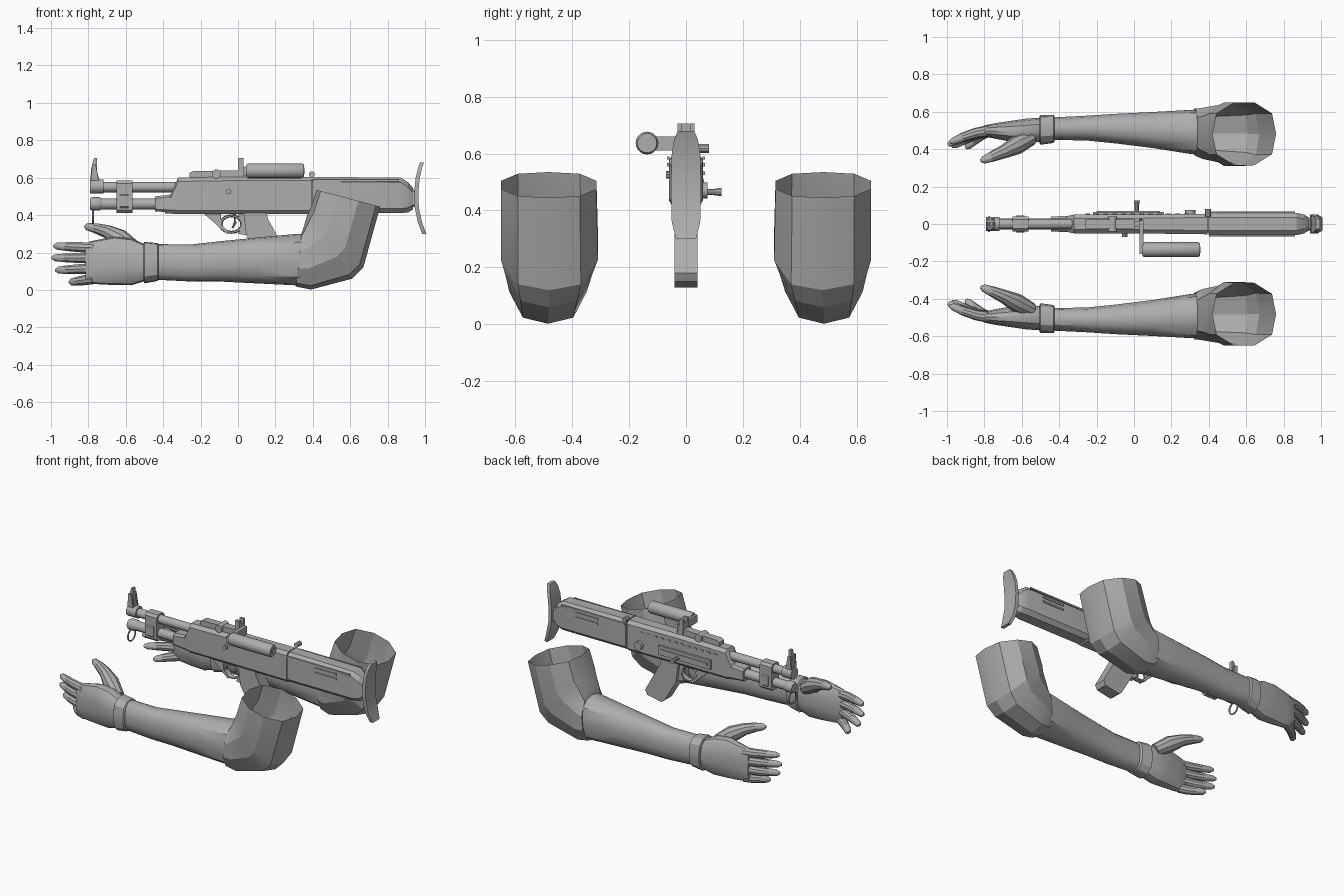
import bpy, bmesh, math
from mathutils import Vector as V

if "Cube" in bpy.data.objects:
    bpy.data.objects.remove(bpy.data.objects["Cube"])

grey = bpy.data.materials.new("plain_grey")
grey.use_nodes = True
grey.diffuse_color = (0.42, 0.42, 0.42, 1)
grey.node_tree.nodes["Principled BSDF"].inputs["Base Color"].default_value = (0.42, 0.42, 0.42, 1)


def loft(name, rings, caps=(True, True), angle=35):
    """Skin a list of equal-length point rings."""
    bm = bmesh.new()
    rows = [[bm.verts.new(p) for p in r] for r in rings]
    n = len(rows[0])
    for a, b in zip(rows, rows[1:]):
        for i in range(n):
            j = (i + 1) % n
            bm.faces.new((a[i], a[j], b[j], b[i]))
    for row, cap in zip((rows[0], rows[-1]), caps):
        if cap:
            bm.faces.new(row)
    bmesh.ops.recalc_face_normals(bm, faces=bm.faces)
    me = bpy.data.meshes.new(name)
    bm.to_mesh(me)
    bm.free()
    me.materials.append(grey)
    ob = bpy.data.objects.new(name, me)
    bpy.context.collection.objects.link(ob)
    bpy.ops.object.select_all(action='DESELECT')
    ob.select_set(True)
    bpy.context.view_layer.objects.active = ob
    bpy.ops.object.shade_smooth_by_angle(angle=math.radians(angle))
    return ob


def prism(name, profile, y0, y1, inset=0):
    """Side profile (x, z) extruded across y."""
    return loft(name, [[V((x, y, z)) for x, z in profile] for y in (y0, y1)])


def box(name, x0, x1, y0, y1, z0, z1):
    return prism(name, [(x0, z0), (x1, z0), (x1, z1), (x0, z1)], y0, y1)


def tube(name, pts, radii, n=12, caps=(True, True)):
    """Round tube along a path with one radius per point."""
    pts = [V(p) for p in pts]
    rings = []
    for i, p in enumerate(pts):
        t = pts[min(i + 1, len(pts) - 1)] - pts[max(i - 1, 0)]
        q = t.to_track_quat('Z', 'Y')
        r = radii[i] if isinstance(radii, (list, tuple)) else radii
        rings.append([p + q @ V((r * math.cos(k * math.tau / n), r * math.sin(k * math.tau / n), 0))
                      for k in range(n)])
    return loft(name, rings, caps)


def body(name, sections, c=0.02):
    """Chamfered box sections along x: (x, z_low, z_high, half_width)."""
    rings = []
    for x, a, b, w in sections:
        rings.append([V((x, y, z)) for y, z in (
            (-w, a + c), (-w + c, a), (w - c, a), (w, a + c),
            (w, b - c), (w - c, b), (c - w, b), (-w, b - c))])
    return loft(name, rings, angle=20)


def limb(name, s, sections, n=14, caps=(True, True), angle=35):
    """Oval sections given by low point, high point and y range."""
    rings = []
    for x0, z0, x1, z1, ya, yb in sections:
        mid = V(((x0 + x1) / 2, s * (ya + yb) / 2, (z0 + z1) / 2))
        up = V(((x1 - x0) / 2, 0, (z1 - z0) / 2))
        out = V((0, s * (yb - ya) / 2, 0))
        ring = []
        for k in range(n):
            ca, sa = math.cos(k * math.tau / n), math.sin(k * math.tau / n)
            f = (ca ** 4 + sa ** 4) ** -0.12
            ring.append(mid + up * (ca if abs(ca) > 0.99 else ca * f) + out * min(1, max(-1, sa * f)))
        rings.append(ring)
    return loft(name, rings, caps, angle)


def torus(name, loc, rot, big, small, scale=(1, 1, 1)):
    bpy.ops.mesh.primitive_torus_add(location=loc, rotation=rot, major_radius=big, minor_radius=small,
                                     major_segments=20, minor_segments=6)
    ob = bpy.context.object
    ob.name, ob.scale = name, scale
    ob.data.materials.append(grey)
    bpy.ops.object.shade_smooth_by_angle()


# Arms, mirrored across the weapon
for side, s in (("left", 1), ("right", -1)):
    limb(side + "_forearm", s, [
        (-.45, .055, -.45, .245, .45, .57), (-.25, .045, -.25, .243, .445, .58),
        (-.1, .045, -.1, .26, .43, .59), (.1, .035, .1, .28, .405, .60),
        (.3, .025, .32, .30, .372, .612), (.36, .02, .36, .30, .37, .61)])
    limb(side + "_wrist_cuff", s, [
        (-.505, .045, -.505, .25, .43, .577), (-.5, .035, -.5, .257, .423, .583),
        (-.43, .048, -.43, .25, .432, .585), (-.425, .06, -.425, .243, .44, .577)], angle=25)
    limb(side + "_sleeve", s, [
        (.31, .018, .34, .305, .365, .62), (.39, .002, .35, .33, .345, .625),
        (.61, .06, .37, .40, .325, .64), (.67, .12, .385, .43, .305, .655),
        (.76, .445, .42, .535, .31, .655)], n=10, caps=(True, False), angle=25)
    limb(side + "_palm", s, [
        (-.49, .05, -.49, .24, .44, .57), (-.57, .025, -.57, .275, .43, .565),
        (-.66, .026, -.66, .285, .44, .552), (-.74, .03, -.74, .27, .455, .54),
        (-.79, .035, -.79, .26, .465, .53), (-.815, .05, -.815, .245, .475, .52)])
    for finger, z0, z1, tip, curl in (("index", .225, .235, -.985, .0), ("middle", .17, .172, -.995, .012),
                                      ("ring", .115, .105, -.975, .022), ("little", .06, .04, -.90, .03)):
        path = [(-.77 + t * (tip + .77), s * (.5 - .065 * t ** 1.5 - curl * t), z0 + (z1 - z0) * t)
                for t in (0, .35, .65, .92, 1)]
        tube(side + "_" + finger + "_finger", path, [.03, .028, .025, .019, .008], 10)
    tube(side + "_thumb", [(-.55, s * .46, .22), (-.63, s * .42, .275), (-.7, s * .385, .312),
                           (-.76, s * .36, .33), (-.805, s * .342, .338), (-.82, s * .338, .34)],
         [.04, .05, .036, .028, .02, .008], 10)

# Receiver and stock
body("receiver", [(-.39, .41, .46, .035), (-.36, .408, .51, .042), (-.32, .405, .60, .05),
                  (0, .405, .605, .05), (.392, .405, .605, .055)])
body("stock", [(.398, .41, .605, .06), (.87, .41, .60, .06), (.91, .415, .575, .05), (.935, .43, .545, .035)], .025)
box("stock_joint", .38, .41, -.045, .045, .42, .59)
body("butt_neck", [(.92, .44, .54, .035), (.965, .45, .53, .035)], .01)
plate = [(.985, .30, .035), (.962, .36, .05), (.945, .44, .052), (.942, .52, .052),
         (.95, .60, .05), (.962, .65, .042), (.972, .68, .028)]
loft("butt_plate", [[V((x, -w, z)), V((x, w, z)), V((x + d, w, z)), V((x + d, -w, z))]
                    for x, z, w in plate for d in [.022]])
for s in (-1, 1):
    a, b = sorted((s * .058, s * .066))
    for z in (.525, .555):
        box("stock_slot", .6, .76, a, b, z, z + .012)
    box("stock_rib", .4, .86, a, b, .58, .59)

# Barrels, clamp and front sight
tube("upper_barrel", [(-.77, 0, .55), (-.3, 0, .55)], .028, 16)
tube("muzzle_collar", [(-.79, 0, .553), (-.72, 0, .553)], .038, 16)
tube("lower_tube", [(-.78, 0, .46), (-.3, 0, .46)], .03, 16)
tube("tube_cap", [(-.79, 0, .46), (-.78, 0, .46), (-.74, 0, .46), (-.73, 0, .46)], [.03, .036, .036, .03], 16)
body("barrel_clamp", [(-.65, .412, .585, .04), (-.565, .412, .585, .04)], .015)
body("clamp_band", [(-.63, .435, .515, .046), (-.585, .435, .515, .046)], .01)
body("fore_block", [(-.445, .42, .50, .04), (-.36, .415, .51, .043)], .012)
prism("front_sight", [(-.79, .58), (-.74, .58), (-.755, .64), (-.755, .705), (-.77, .705), (-.785, .65)], -.012, .012)
for s in (-1, 1):
    prism("sight_ear", [(-.785, .585), (-.745, .585), (-.76, .67), (-.78, .67)], s * .024 - .005, s * .024 + .005)
torus("sling_loop", (-.775, 0, .39), (0, math.pi / 2, 0), .038, .005)

# Top rail, rear sight and side scope
prism("top_rail", [(-.26, .60), (.04, .60), (.04, .64), (-.24, .635), (-.26, .625)], -.025, .025)
tube("rail_knob", [(-.115, -.04, .62), (-.115, .04, .62)], .025, 12)
prism("rear_sight", [(0, .60), (.045, .60), (.03, .66), (.03, .68), (0, .68)], -.03, .03)
for s in (-1, 1):
    box("sight_notch_wall", 0, .03, s * .022 - .008, s * .022 + .008, .68, .705)
box("scope_bracket", .03, .052, -.16, .02, .61, .66)
tube("scope", [(.045, -.137, .637), (.055, -.137, .637), (.34, -.137, .637), (.352, -.137, .637)],
     [.034, .04, .04, .034], 20)
tube("scope_lens", [(.35, -.137, .637), (.356, -.137, .637)], .018, 16)

# Side controls and vents
tube("charging_handle", [(.015, .04, .465), (.015, .1, .465), (.015, .125, .465)], [.012, .012, .016], 10)
tube("selector_knob", [(.395, .04, .618), (.395, .08, .618)], .016, 10)
tube("right_button", [(-.05, -.03, .525), (-.05, -.07, .525)], .014, 10)
box("action_cover", -.22, .16, .045, .064, .45, .51)
box("action_slot", -.2, .14, .06, .07, .475, .49)
for i in range(12):
    x = -.26 + i * .048
    box("side_vent", x, x + .025, .045, .056, .55, .56)
tube("rear_pivot", [(.3, .04, .47), (.3, .075, .47)], .028, 12)

# Grip and trigger
prism("grip", [(.03, .41), (.155, .41), (.16, .38), (.27, .18), (.255, .15), (.15, .13), (.13, .145), (.045, .29)],
      -.04, .04)
prism("guard_front", [(-.185, .41), (-.09, .41), (-.09, .35), (-.05, .31), (-.06, .30)], -.02, .02)
prism("guard_rear", [(0, .41), (.04, .41), (.06, .29), (.0, .30), (.02, .34)], -.02, .02)
torus("trigger_guard", (-.035, 0, .352), (math.pi / 2, 0, 0), .055, .01, (1.05, .8, 1.8))
tube("trigger", [(-.02, 0, .41), (-.015, 0, .36), (-.03, 0, .33)], [.01, .008, .005], 8)
